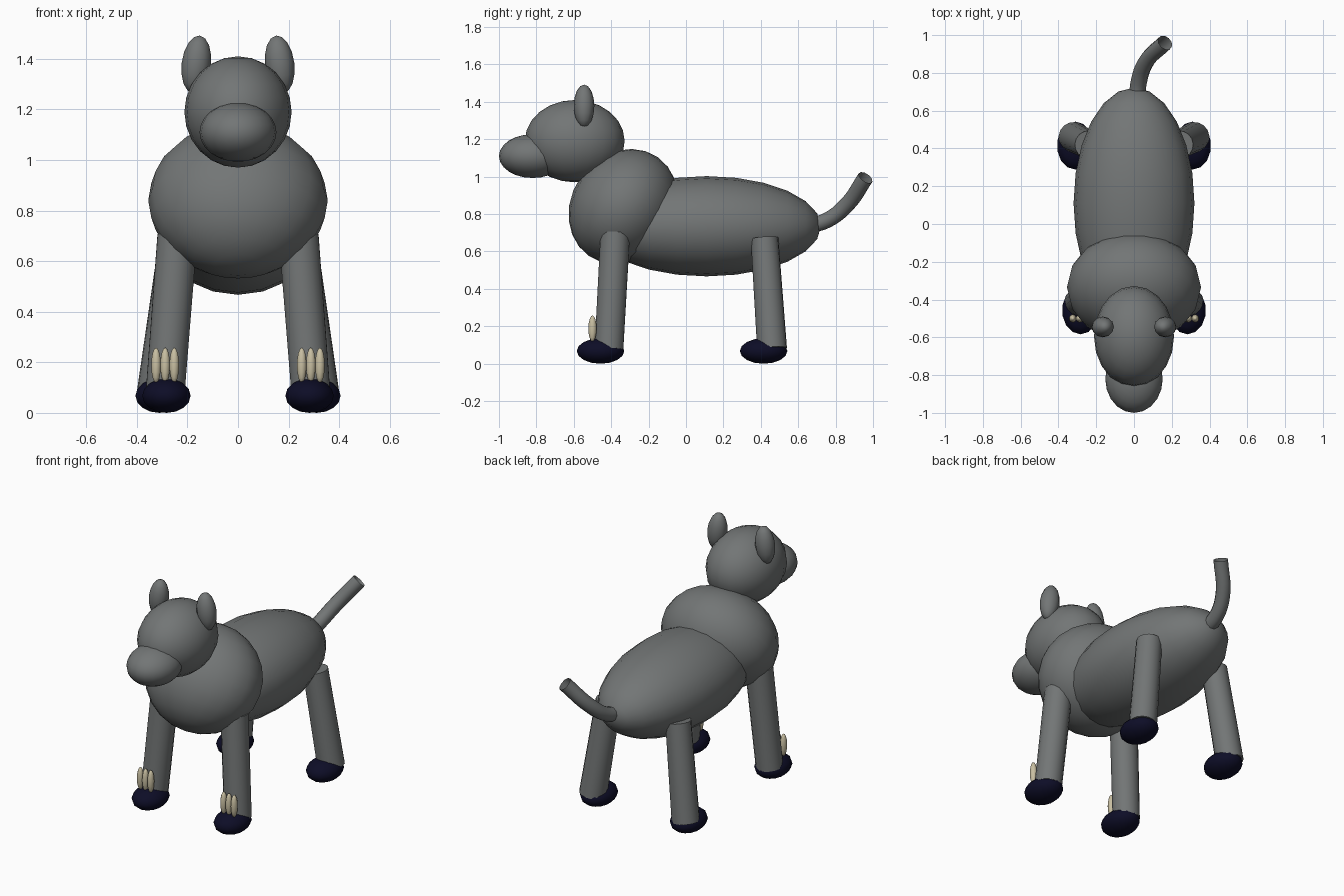
import bpy
from math import radians
from mathutils import Vector

if "Cube" in bpy.data.objects:
    bpy.data.objects.remove(bpy.data.objects["Cube"])


def material(name, rgb):
    m = bpy.data.materials.new(name)
    m.diffuse_color = (*rgb, 1)
    m.use_nodes = True
    m.node_tree.nodes["Principled BSDF"].inputs["Base Color"].default_value = m.diffuse_color
    return m


grey = material("grey fur", (0.17, 0.18, 0.18))
navy = material("dark navy paw", (0.004, 0.004, 0.02))
cream = material("cream claw", (0.58, 0.52, 0.36))


def finish(name, mat, angle=40):
    ob = bpy.context.object
    ob.name = name
    ob.data.materials.append(mat)
    bpy.ops.object.shade_smooth_by_angle(angle=radians(angle))
    return ob


def ellipsoid(name, loc, radii, mat, rot=(0, 0, 0), seg=20, rings=12):
    bpy.ops.mesh.primitive_uv_sphere_add(
        segments=seg, ring_count=rings, location=loc,
        rotation=[radians(a) for a in rot])
    bpy.context.object.scale = radii
    bpy.ops.object.transform_apply(location=False, rotation=True, scale=True)
    return finish(name, mat, 80)


def limb(name, bottom, top, r_bottom, r_top, mat):
    a, b = Vector(bottom), Vector(top)
    bpy.ops.mesh.primitive_cone_add(
        vertices=16, radius1=r_bottom, radius2=r_top, depth=(b - a).length,
        location=(a + b) / 2,
        rotation=(b - a).to_track_quat('Z', 'Y').to_euler())
    return finish(name, mat)


# Trunk, chest and head
ellipsoid("body", (0, 0.11, 0.735), (0.32, 0.268, 0.612), grey, (90, 0, 0))
ellipsoid("chest", (0, -0.335, 0.84), (0.355, 0.278, 0.322), grey, (-35, 0, 0))
ellipsoid("head", (0, -0.595, 1.19), (0.212, 0.267, 0.22), grey)
ellipsoid("muzzle", (0, -0.82, 1.11), (0.152, 0.18, 0.117), grey)

for side, s in (("right", 1), ("left", -1)):
    # Ears
    ellipsoid(f"{side}_ear", (0.165 * s, -0.545, 1.378), (0.058, 0.055, 0.115),
              grey, (0, -7 * s, 0), 12, 8)
    # Legs
    limb(f"{side}_front_leg", (0.288 * s, -0.412, 0.08),
         (0.24 * s, -0.378, 0.70), 0.078, 0.08, grey)
    limb(f"{side}_hind_leg", (0.32 * s, 0.46, 0.08),
         (0.24 * s, 0.42, 0.67), 0.08, 0.074, grey)
    # Paws
    ellipsoid(f"{side}_front_paw", (0.283 * s, -0.457, 0.068),
              (0.098, 0.127, 0.068), navy, seg=14, rings=8)
    ellipsoid(f"{side}_hind_paw", (0.31 * s, 0.415, 0.068),
              (0.098, 0.127, 0.068), navy, seg=14, rings=8)
    # Front claws
    for i in (-1, 0, 1):
        ellipsoid(f"{side}_claw_{i + 2}", ((0.288 + 0.036 * i) * s, -0.5, 0.188),
                  (0.02, 0.022, 0.07), cream, seg=10, rings=8)

# Curved open-ended tail
curve = bpy.data.curves.new("tail", 'CURVE')
curve.dimensions = '3D'
curve.bevel_depth = 0.043
curve.bevel_resolution = 3
curve.resolution_u = 6
path = [(0.015, 0.64, 0.735), (0.025, 0.75, 0.765), (0.065, 0.86, 0.85),
        (0.165, 0.96, 0.995)]
spline = curve.splines.new('BEZIER')
spline.bezier_points.add(len(path) - 1)
for p, co in zip(spline.bezier_points, path):
    p.co = co
    p.handle_left_type = p.handle_right_type = 'AUTO'
tail = bpy.data.objects.new("tail", curve)
bpy.context.collection.objects.link(tail)
bpy.ops.object.select_all(action='DESELECT')
tail.select_set(True)
bpy.context.view_layer.objects.active = tail
bpy.ops.object.convert(target='MESH')
finish("tail", grey)
